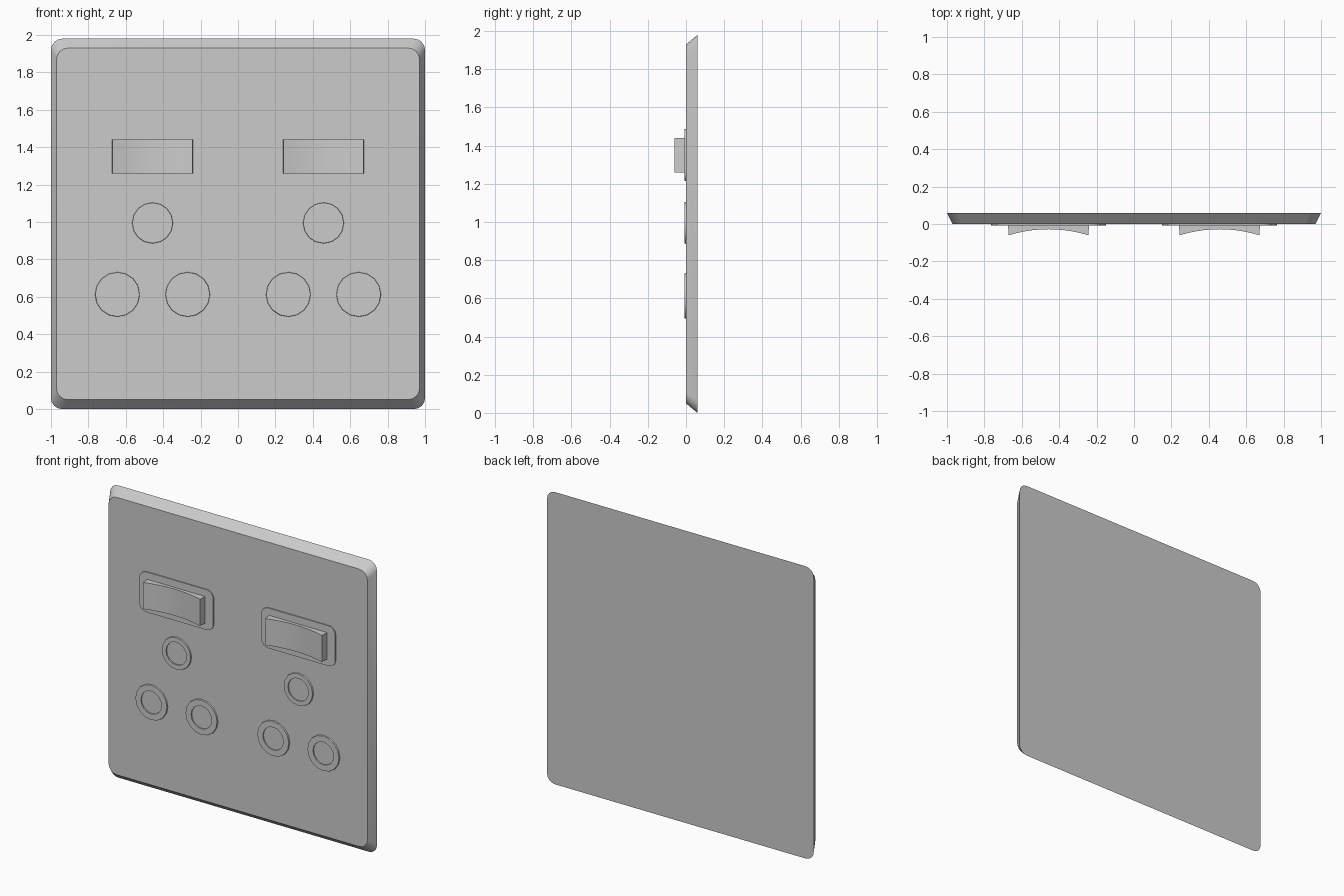
import bpy, bmesh
from math import pi, sin, cos

if "Cube" in bpy.data.objects:
    bpy.data.objects.remove(bpy.data.objects["Cube"])


def rounded_rect(cx, cz, hx, hz, r, y, seg=4):
    pts = []
    for k, (sx, sz) in enumerate([(1, 1), (-1, 1), (-1, -1), (1, -1)]):
        for i in range(seg + 1):
            a = (k + i / seg) * pi / 2
            pts.append((cx + sx * (hx - r) + r * cos(a), y,
                        cz + sz * (hz - r) + r * sin(a)))
    return pts


def circle(cx, cz, r, y, n=16):
    return [(cx + r * cos(2 * pi * i / n), y, cz + r * sin(2 * pi * i / n))
            for i in range(n)]


def loft(name, loops, smooth=True):
    """Skin matching outlines in order and cap both ends."""
    bm = bmesh.new()
    rings = [[bm.verts.new(p) for p in loop] for loop in loops]
    for a, b in zip(rings, rings[1:]):
        n = len(a)
        for i in range(n):
            j = (i + 1) % n
            bm.faces.new((a[i], a[j], b[j], b[i]))
    bm.faces.new(rings[0])
    bm.faces.new(rings[-1])
    bmesh.ops.recalc_face_normals(bm, faces=bm.faces)
    mesh = bpy.data.meshes.new(name)
    bm.to_mesh(mesh)
    bm.free()
    obj = bpy.data.objects.new(name, mesh)
    bpy.context.collection.objects.link(obj)
    if smooth:
        bpy.ops.object.select_all(action='DESELECT')
        obj.select_set(True)
        bpy.context.view_layer.objects.active = obj
        bpy.ops.object.shade_smooth_by_angle(angle=pi / 6)
    return obj


# Wall plate with sloping rim
loft("wall_plate", [rounded_rect(0, 0.99, 1.0, 0.99, 0.06, 0.06),
                    rounded_rect(0, 0.99, 0.97, 0.94, 0.06, 0.0)])


def switch(name, cx, cz, hx, hz):
    # Rocker with a concave front, swept along z
    n = 10
    profile = [(cx - hx, 0.0)]
    for i in range(n + 1):
        t = -1 + 2 * i / n
        profile.append((cx + t * (hx - 0.004), -0.028 - 0.032 * t * t))
    profile.append((cx + hx, 0.0))
    loft(name, [[(x, y, z) for x, y in profile] for z in (cz - hz, cz + hz)])


def pin_socket(name, cx, cz, r):
    # Low raised ring around a shallow pin hole
    loft(name, [circle(cx, cz, r, 0.002), circle(cx, cz, r - 0.002, -0.009),
                circle(cx, cz, 0.077, -0.009), circle(cx, cz, 0.077, -0.001)])


# Two identical outlets side by side
for side, cx in (("left", -0.457), ("right", 0.457)):
    loft(f"switch_surround_{side}",
         [rounded_rect(cx, 1.352, 0.277, 0.136, 0.05, 0.002),
          rounded_rect(cx, 1.352, 0.277, 0.136, 0.05, -0.008)])
    switch(f"rocker_switch_{side}", cx, 1.35, 0.217, 0.09)
    pin_socket(f"earth_socket_{side}", cx, 0.995, 0.11)
    for tag, dx in (("a", -0.188), ("b", 0.188)):
        pin_socket(f"pin_socket_{side}_{tag}", cx + dx, 0.613, 0.12)
